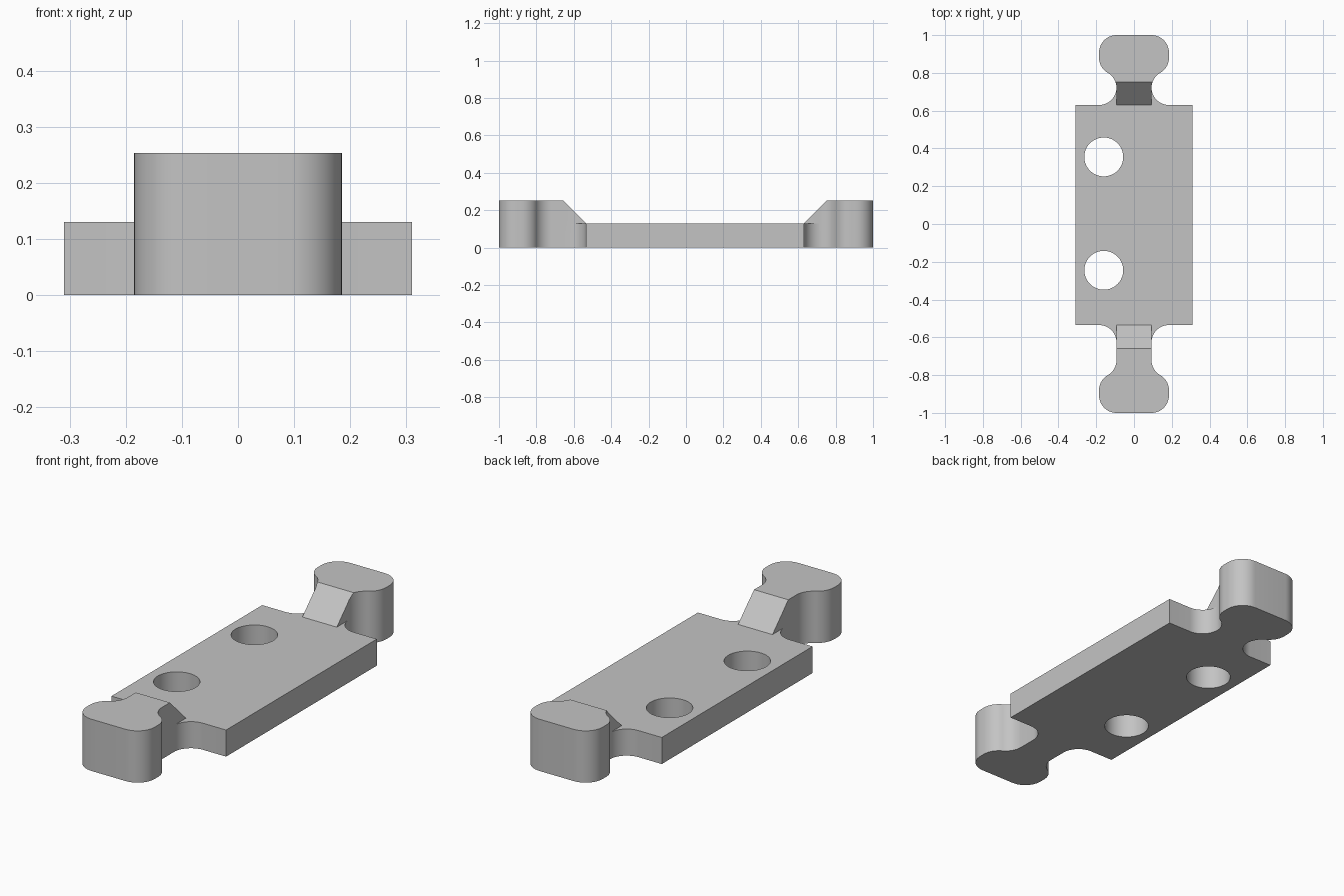
import bpy, bmesh
from math import sin, cos, radians
from mathutils import Matrix

if "Cube" in bpy.data.objects:
    bpy.data.objects.remove(bpy.data.objects["Cube"], do_unlink=True)

HALF_W = 0.31                  # plate half width
Y_FRONT, Y_BACK = -0.535, 0.63  # plate ends
PLATE_H, TAB_H = 0.13, 0.253
R = 0.0925                     # every rounding, also half the neck width

grey = bpy.data.materials.new("plain grey")
grey.use_nodes = True
colour = (0.55, 0.55, 0.55, 1)
grey.diffuse_color = colour
grey.node_tree.nodes["Principled BSDF"].inputs["Base Color"].default_value = colour


def arc(cx, cy, start, end, steps=12):
    angles = [radians(start + (end - start) * i / steps) for i in range(steps + 1)]
    return [(cx + R * cos(a), cy + R * sin(a)) for a in angles]


def prism(name, points, depth, place):
    """Extrude a flat outline; place maps (u, v, w) to a position."""
    bm = bmesh.new()
    face = bm.faces.new([bm.verts.new(place(u, v, 0)) for u, v in points])
    side = bmesh.ops.extrude_face_region(bm, geom=[face])
    top = [v for v in side["geom"] if isinstance(v, bmesh.types.BMVert)]
    shift = place(0, 0, depth)
    origin = place(0, 0, 0)
    bmesh.ops.translate(bm, verts=top, vec=[a - b for a, b in zip(shift, origin)])
    bmesh.ops.recalc_face_normals(bm, faces=bm.faces)
    mesh = bpy.data.meshes.new(name)
    bm.to_mesh(mesh)
    bm.free()
    mesh.materials.append(grey)
    obj = bpy.data.objects.new(name, mesh)
    bpy.context.collection.objects.link(obj)
    return obj


def cut(target, cutter):
    cutter.hide_render = True
    mod = target.modifiers.new("cut", "BOOLEAN")
    mod.operation = "DIFFERENCE"
    mod.solver = "EXACT"
    mod.object = cutter
    bpy.context.view_layer.objects.active = target
    bpy.ops.object.modifier_apply(modifier=mod.name)
    bpy.data.objects.remove(cutter, do_unlink=True)


def tab_side(plate_end, direction):
    """Right-hand edge of a tab, from the plate corner to the outer end."""
    d = direction
    pts = [(HALF_W, plate_end)]
    pts += arc(2 * R, plate_end + d * R, -90 * d, -180 * d)     # flare at the plate
    neck = arc(2 * R, d * 0.72, -180 * d, -240 * d)             # neck to head
    pts += neck[1:] if abs(plate_end + d * R - d * 0.72) < 0.01 else neck
    pts += arc(R, d * 0.88, -60 * d, 0)[1:]                     # head shoulder
    pts += arc(R, d * (1 - R), 0, 90 * d)                       # head outer corner
    return pts


# Whole outline: right edge from front to back, then mirrored
right = tab_side(Y_FRONT, -1)[::-1] + tab_side(Y_BACK, 1)
outline = right + [(-x, y) for x, y in reversed(right)]
body = prism("connector_plate", outline, TAB_H, lambda u, v, w: (u, v, w))

# Lower the plate, leaving a sloped ramp at each tab
run = TAB_H - PLATE_H
recess = [(Y_FRONT, PLATE_H), (Y_BACK, PLATE_H),
          (Y_BACK + 2 * run, PLATE_H + 2 * run), (Y_FRONT - 2 * run, PLATE_H + 2 * run)]
cut(body, prism("recess_cutter", recess, 1, lambda u, v, w: (w - 0.5, u, v)))

# Trim the flares beside the ramps down to plate height
for s in (1, -1):
    strip = [(s * 0.0932, Y_FRONT - R), (s * 0.5, Y_FRONT - R),
             (s * 0.5, 0.722), (s * 0.0932, 0.722)]
    cut(body, prism("flare_cutter", strip, 0.3, lambda u, v, w: (u, v, PLATE_H + w)))

# Two through holes
for y in (0.355, -0.245):
    bm = bmesh.new()
    bmesh.ops.create_cone(bm, cap_ends=True, segments=48, radius1=0.103, radius2=0.103,
                          depth=1, matrix=Matrix.Translation((-0.16, y, 0)))
    mesh = bpy.data.meshes.new("hole_cutter")
    bm.to_mesh(mesh)
    bm.free()
    mesh.materials.append(grey)
    hole = bpy.data.objects.new("hole_cutter", mesh)
    bpy.context.collection.objects.link(hole)
    cut(body, hole)

bpy.ops.object.select_all(action="DESELECT")
body.select_set(True)
bpy.context.view_layer.objects.active = body
bpy.ops.object.shade_smooth_by_angle(angle=radians(30))
